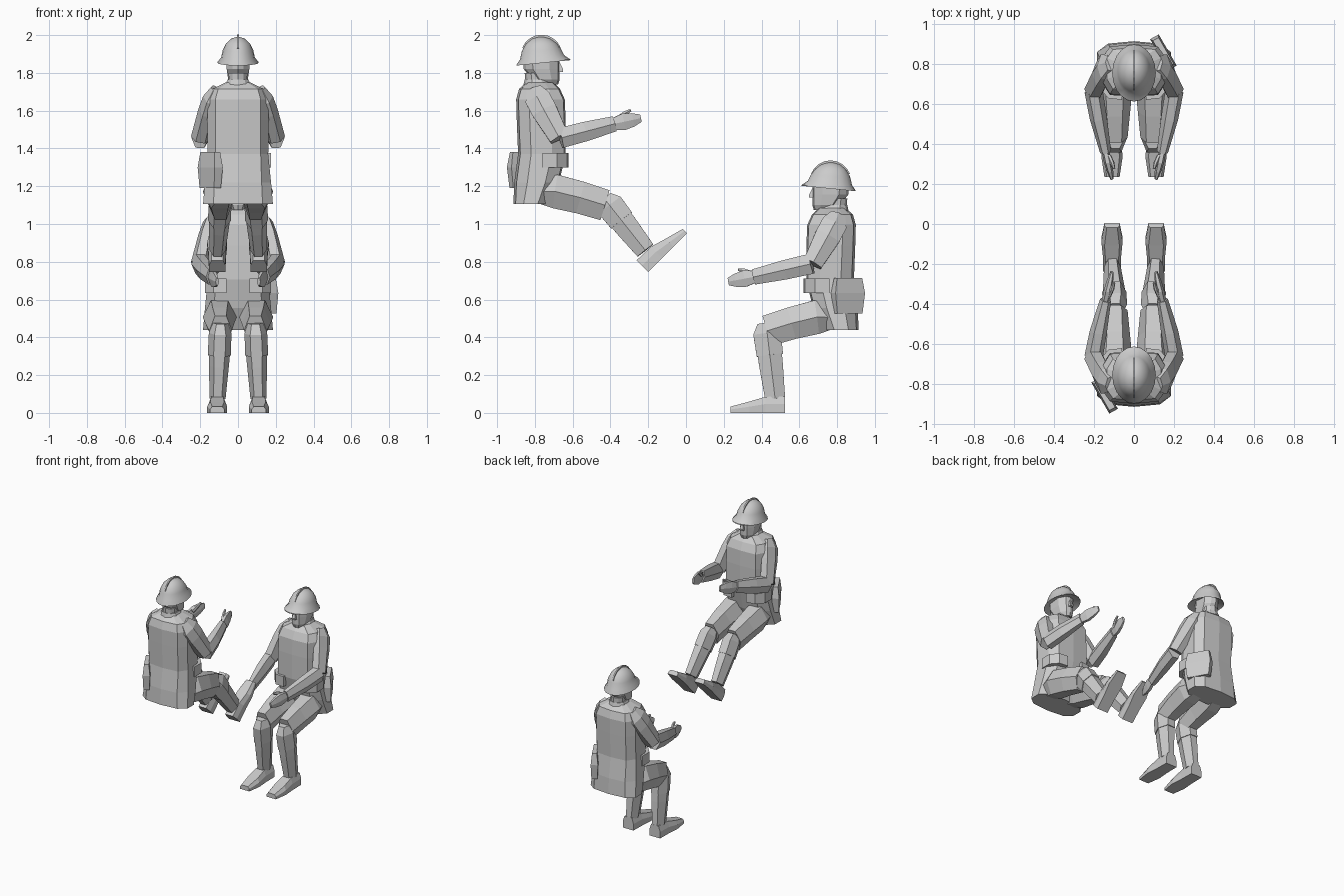
import bpy, bmesh, math
from mathutils import Vector, Matrix

if "Cube" in bpy.data.objects:
    bpy.data.objects.remove(bpy.data.objects["Cube"])


def loft(name, rings, M, smooth=False):
    """Skin a list of equal-length point rings and cap both ends."""
    bm = bmesh.new()
    rows = [[bm.verts.new(M @ Vector(p)) for p in r] for r in rings]
    n = len(rows[0])
    for a, b in zip(rows, rows[1:]):
        for i in range(n):
            j = (i + 1) % n
            bm.faces.new((a[i], a[j], b[j], b[i]))
    bm.faces.new(rows[0])
    bm.faces.new(rows[-1])
    bmesh.ops.recalc_face_normals(bm, faces=bm.faces)
    me = bpy.data.meshes.new(name)
    bm.to_mesh(me)
    bm.free()
    ob = bpy.data.objects.new(name, me)
    bpy.context.collection.objects.link(ob)
    if smooth:
        bpy.ops.object.select_all(action='DESELECT')
        ob.select_set(True)
        bpy.context.view_layer.objects.active = ob
        bpy.ops.object.shade_smooth_by_angle(angle=math.radians(35))
    return ob


def limb(name, stations, M, n=6):
    """Hexagonal tube through (x, y, z, half width, half thickness)."""
    pts = [Vector(s[:3]) for s in stations]
    rings = []
    for i, s in enumerate(stations):
        d = (pts[min(i + 1, len(pts) - 1)] - pts[max(i - 1, 0)]).normalized()
        u = Vector((1, 0, 0))
        u = (u - d * u.dot(d)).normalized()
        v = d.cross(u)
        rings.append([pts[i] + u * s[3] * math.cos(2 * math.pi * k / n)
                      + v * s[4] * 1.15 * math.sin(2 * math.pi * k / n) for k in range(n)])
    return loft(name, rings, M)


def body_ring(z, flat, half, back, front, bulge=0.008, cut=0.065):
    """Chamfered, left-right symmetric horizontal section."""
    side = [(0, front + bulge), (flat, front), (half, front - cut),
            (half, back + cut), (flat, back + bulge), (0, back - bulge * .5)]
    pts = side + [(-x, y) for x, y in side[-2:0:-1]]
    return [(x, y, z) for x, y in pts]


def oval(z, hx, hy, cy, tilt=0.1, n=20):
    return [(hx * math.cos(2 * math.pi * k / n), cy + hy * math.sin(2 * math.pi * k / n),
             z + tilt * hy * math.sin(2 * math.pi * k / n)) for k in range(n)]


def rect(c, u, v):
    c, u, v = Vector(c), Vector(u), Vector(v)
    return [c - u - v, c + u - v, c + u + v, c - u + v]


def sitter(tag, M, wrist, tip, ankle, heel, foot_angle):
    # long coat with skirt
    loft(tag + "_coat", [
        body_ring(1.105, .13, .185, -.91, -.735, cut=.05),
        body_ring(1.22, .125, .175, -.905, -.68),
        body_ring(1.37, .12, .16, -.885, -.645),
        body_ring(1.55, .12, .163, -.892, -.645),
        body_ring(1.66, .12, .16, -.895, -.65),
        body_ring(1.715, .105, .135, -.88, -.675, cut=.05),
        body_ring(1.75, .05, .065, -.84, -.71, cut=.04)], M)
    # collar, neck and head
    loft(tag + "_collar", [
        body_ring(1.72, .045, .075, -.86, -.70, cut=.04),
        body_ring(1.765, .035, .055, -.85, -.735, cut=.035)], M)
    loft(tag + "_neck", [
        body_ring(1.72, .03, .045, -.845, -.74, cut=.03),
        body_ring(1.80, .03, .05, -.85, -.74, cut=.03)], M)
    loft(tag + "_head", [
        body_ring(1.738, .02, .033, -.77, -.685, cut=.025),
        body_ring(1.765, .028, .052, -.81, -.677, cut=.035),
        body_ring(1.82, .03, .06, -.855, -.677, cut=.045),
        body_ring(1.89, .03, .062, -.86, -.68, cut=.045)], M)
    loft(tag + "_nose", [rect((0, -.668, 1.805), (.014, 0, 0), (0, .016, 0)),
                         rect((0, -.664, 1.817), (.013, 0, 0), (0, .014, 0)),
                         rect((0, -.677, 1.855), (.006, 0, 0), (0, .008, 0))], M)
    # helmet with flared brim and crest
    loft(tag + "_helmet", [
        oval(1.872, .075, .10, -.76), oval(1.853, .109, .143, -.755),
        oval(1.858, .108, .142, -.755), oval(1.882, .089, .117, -.762),
        oval(1.92, .081, .104, -.765, .05), oval(1.955, .064, .082, -.766, .02),
        oval(1.98, .038, .05, -.766, 0), oval(1.991, .008, .01, -.766, 0)], M, True)
    crest = []
    for k in range(9):
        a = math.radians(25 + k * 130 / 8)
        c = Vector((0, -.765 + .105 * math.cos(a), 1.885 + .107 * math.sin(a)))
        h = .008 * math.sin(math.pi * k / 8)
        crest.append(rect(c, (.005, 0, 0),
                          (0, (h + .008) * math.cos(a), (h + .002) * math.sin(a))))
    loft(tag + "_crest", crest, M)
    # satchel on the left hip
    u = Vector((.045, -.078, 0))
    t = Vector((-.018, -.010, 0))
    c = Vector((-.147, -.858, 0))
    loft(tag + "_satchel", [
        rect(c + Vector((0, 0, 1.19)), u * .85, t),
        rect(c + Vector((0, 0, 1.30)), u, t * 1.2),
        rect(c + Vector((0, 0, 1.38)), u * .85, t * .8)], M)

    for s, side in ((1, "right"), (-1, "left")):
        S = M @ Matrix.Diagonal((s, 1, 1, 1))
        name = tag + "_" + side + "_"
        # belt pouch wrapping the front corner
        path = [((.155, -.76), (.02, 0)), ((.155, -.69), (.02, .008)),
                ((.115, -.645), (.014, .016)), ((.06, -.635), (0, .014))]
        loft(name + "belt_pouch", [
            rect((p[0], p[1], 1.338), (d[0], d[1], 0), (0, 0, .038)) for p, d in path], S)
        # sleeves
        limb(name + "upper_arm", [(.12, -.805, 1.715, .025, .04),
                                  (.145, -.785, 1.665, .042, .068),
                                  (.165, -.75, 1.60, .046, .068),
                                  (.20, -.67, 1.455, .05, .052)], S)
        wy, wz = wrist
        limb(name + "forearm", [(.202, -.665, 1.455, .046, .054),
                                (.178, -.665 * .55 + wy * .45, 1.455 * .55 + wz * .45, .043, .052),
                                (.142, wy, wz, .028, .041)], S)
        # mitten hand and raised thumb
        ty, tz = tip
        lerp = lambda f, dx=0, dz=0: (.142 - .032 * f + dx, wy + (ty - wy) * f,
                                      wz + (tz - wz) * f + dz)
        limb(name + "hand", [lerp(-.1) + (.018, .03), lerp(.35) + (.02, .044),
                             lerp(.7) + (.016, .036), lerp(1) + (.009, .02)], S)
        limb(name + "thumb", [lerp(.15, -.012, .02) + (.012, .016),
                              lerp(.4, -.02, .043) + (.011, .012),
                              lerp(.62, -.022, .054) + (.007, .007)], S)
        # trousers
        limb(name + "thigh", [(.085, -.78, 1.17, .075, .06),
                              (.097, -.69, 1.172, .09, .09),
                              (.096, -.56, 1.14, .077, .086),
                              (.092, -.43, 1.10, .06, .083)], S)
        ay, az = ankle
        k = Vector((.093, -.425, 1.125))
        e = Vector((.108, ay, az))
        m = k.lerp(e, .3)
        limb(name + "knee", [(*k.lerp(e, -.04), .042, .045), (*k.lerp(e, .1), .06, .074),
                             (*k.lerp(e, .4), .061, .07)], S)
        limb(name + "shin", [(*m, .058, .066), (*k.lerp(e, .55), .053, .063),
                             (*e, .042, .053)], S)
        # boot, pitched about the heel
        ca, sa = math.cos(foot_angle), math.sin(foot_angle)
        boot = []
        for d, w, h in ((0, .044, .088), (.105, .046, .085), (.19, .053, .06), (.29, .038, .033)):
            at = lambda x, q: (.11 + x, heel[0] + d * ca - q * sa, heel[1] + d * sa + q * ca)
            boot.append([at(-w, 0), at(w, 0), at(w, h * .55), at(w * .7, h),
                         at(-w * .7, h), at(-w, h * .55)])
        loft(name + "boot", boot, S)


# upper sitter faces +y with legs stretched; lower sitter faces -y with feet down
sitter("upper_sitter", Matrix.Identity(4), (-.38, 1.53), (-.24, 1.56),
       (-.215, .86), (-.2, .745), math.radians(45))
sitter("lower_sitter", Matrix.Translation((0, 0, -.665)) @ Matrix.Rotation(math.pi, 4, 'Z'),
       (-.36, 1.385), (-.225, 1.36), (-.472, .74), (-.525, .665), 0)
